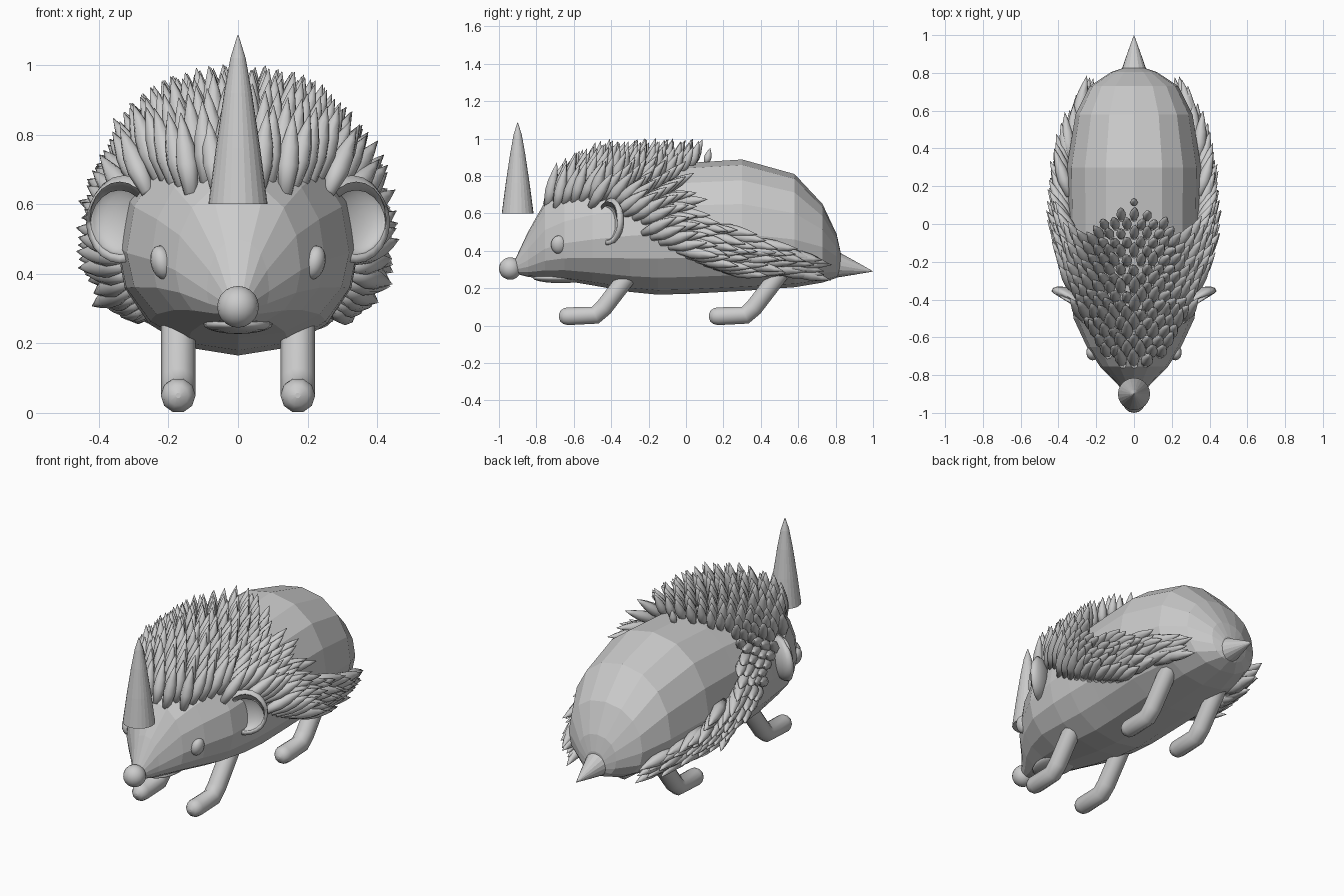
import bpy, bmesh, math, random
from mathutils import Vector, Matrix

if "Cube" in bpy.data.objects:
    bpy.data.objects.remove(bpy.data.objects["Cube"])

random.seed(4)

# Body stations: y, bottom z, widest z, top z, half width
STATIONS = [
    (-.92, .28, .31, .34, .03), (-.845, .26, .35, .50, .09),
    (-.755, .25, .41, .66, .18), (-.65, .24, .44, .73, .25),
    (-.50, .215, .46, .79, .32), (-.30, .18, .48, .83, .345),
    (-.15, .165, .49, .85, .35), (.02, .17, .49, .87, .35),
    (.30, .185, .49, .888, .355), (.58, .205, .46, .81, .31),
    (.73, .23, .42, .65, .235), (.805, .255, .37, .49, .12),
    (.825, .28, .34, .40, .06)]


def surface(y, a):
    """Point on the body at station y, angle a from the top."""
    for s, t in zip(STATIONS, STATIONS[1:]):
        if y <= t[0]:
            break
    f = (y - s[0]) / (t[0] - s[0])
    _, zb, zm, zt, hw = [p + (q - p) * f for p, q in zip(s, t)]
    c, n = math.cos(a), math.sin(a)
    x = math.copysign(abs(n) ** .9, n) * hw
    z = zm + math.copysign(abs(c) ** .95, c) * (zt - zm if c > 0 else zm - zb)
    return Vector((x, y, z))


def finish(name, bm, smooth=False):
    bmesh.ops.recalc_face_normals(bm, faces=bm.faces[:])
    me = bpy.data.meshes.new(name)
    bm.to_mesh(me)
    bm.free()
    ob = bpy.data.objects.new(name, me)
    bpy.context.collection.objects.link(ob)
    if smooth:
        me.polygons.foreach_set("use_smooth", [True] * len(me.polygons))
    return ob


def loft(bm, rings):
    loops = [[bm.verts.new(p) for p in r] for r in rings]
    n = len(loops[0])
    for a, b in zip(loops, loops[1:]):
        for i in range(n):
            bm.faces.new((a[i], a[(i + 1) % n], b[(i + 1) % n], b[i]))
    bm.faces.new(loops[0][::-1])
    bm.faces.new(loops[-1])


def lathe(bm, profile, sides, mat):
    """Closed spun profile of (radius, height) placed with a matrix."""
    loft(bm, [[mat @ Vector((r * math.cos(k * math.tau / sides),
                             r * math.sin(k * math.tau / sides), h))
               for k in range(sides)] for r, h in profile])


def ellipsoid(name, loc, radii, rot=0):
    bm = bmesh.new()
    bmesh.ops.create_uvsphere(bm, u_segments=16, v_segments=10, radius=1)
    bm.transform(Matrix.Translation(loc) @ Matrix.Rotation(rot, 4, 'Y')
                 @ Matrix.Diagonal((*radii, 1)))
    return finish(name, bm, True)


# Faceted body
bm = bmesh.new()
loft(bm, [[surface(s[0], k * math.tau / 16) for k in range(16)] for s in STATIONS])
finish("body", bm)

# Nose, jaw and eyes
ellipsoid("nose", (0, -.94, .305), (.06, .06, .06))
ellipsoid("jaw", (0, -.67, .255), (.1, .15, .028))
for s in (-1, 1):
    ellipsoid("eye", (s * .219, -.68, .432), (.032, .042, .05), s * .25)

# Horn and tail
bm = bmesh.new()
lathe(bm, [(.085, .6), (.064, .76), (.04, .92), (.022, 1.02), (.002, 1.085)], 24,
      Matrix.Translation((0, -.9, 0)))
finish("horn", bm)
bm = bmesh.new()
lathe(bm, [(.075, -.03), (.066, .02), (.035, .11), (.001, .205)], 16,
      Matrix.Translation((0, .797, .325))
      @ Vector((0, .2, -.035)).to_track_quat('Z', 'Y').to_matrix().to_4x4())
finish("tail", bm)

# Shallow cupped ears, outer edge swept back
for s in (-1, 1):
    bm = bmesh.new()
    bmesh.ops.create_uvsphere(bm, u_segments=20, v_segments=12, radius=1)
    bmesh.ops.bisect_plane(bm, geom=bm.verts[:] + bm.edges[:] + bm.faces[:],
                           plane_co=(0, 0, 0), plane_no=(0, 0, -1), clear_outer=True)
    bm.transform(Matrix.Translation((s * .34, -.42, .56))
                 @ Matrix.Rotation(s * .55, 4, 'Z')
                 @ Matrix.Rotation(-math.pi / 2, 4, 'X')
                 @ Matrix.Diagonal((.1, .105, .045, 1)))
    ear = finish("ear", bm, True)
    mod = ear.modifiers.new("thickness", 'SOLIDIFY')
    mod.thickness = .025

# Bent legs with rounded toes
LEG = [(.21, .33, 1), (.03, .095, 1), (-.015, .055, 1), (-.16, .05, 1),
       (-.185, .05, .88), (-.202, .05, .6), (-.21, .05, .15)]
for label, y0 in (("front_leg", -.47), ("rear_leg", .332)):
    for s in (-1, 1):
        cu = bpy.data.curves.new(label, 'CURVE')
        cu.dimensions = '3D'
        cu.bevel_depth = .05
        cu.bevel_resolution = 3
        cu.use_fill_caps = True
        sp = cu.splines.new('POLY')
        sp.points.add(len(LEG) - 1)
        for p, (dy, z, r) in zip(sp.points, LEG):
            p.co = (s * .172, y0 + dy, z, 1)
            p.radius = r
        sp.use_smooth = True
        leg = bpy.data.objects.new(label, cu)
        bpy.context.collection.objects.link(leg)
        bpy.ops.object.select_all(action='DESELECT')
        leg.select_set(True)
        bpy.context.view_layer.objects.active = leg
        bpy.ops.object.convert(target='MESH')


def ramp(y, pts):
    for (y0, v0), (y1, v1) in zip(pts, pts[1:]):
        if y <= y1:
            return v0 + (v1 - v0) * max(0, (y - y0) / (y1 - y0))
    return pts[-1][1]


# Quills: a cap over head and shoulders, trailing back along both flanks
LOW = [(-.42, .655), (-.14, .45), (.2, .30), (.6, .28)]
HIGH = [(-.2, .75), (-.05, .65), (.1, .56), (.3, .47), (.6, .39)]
SWEEP = [(-.7, .45), (-.3, 1), (-.1, 1.1), (.1, .8), (.3, .35), (.55, -.35)]
QUILL = [(.02, -.03), (.033, .055), (.029, .11), (.016, .165), (.001, .215)]
bm = bmesh.new()


def quill(p, elev, out, scale):
    d = Vector((out, math.cos(elev), math.sin(elev)))
    lathe(bm, [(r * (.4 + .6 * scale), h * scale) for r, h in QUILL], 8,
          Matrix.Translation(p) @ d.to_track_quat('Z', 'Y').to_matrix().to_4x4())


y, row = -.735, 0
while y < .6:
    half = abs(surface(y, math.pi / 2).x)
    step = .056 / max(half, .15)
    a = step * (.5 if row % 2 else 0)
    while a < 2.4:
        for s in ((-1, 1) if a > 0 else (1,)):
            p = surface(y, s * a)
            cap = y < .09 - .7 * abs(p.x)
            if p.z > ramp(y, LOW) and (cap or p.z < ramp(y, HIGH)):
                side = min(1, max(0, (a - .5) / .6))
                w = min(1, max(0, (y + .6) / .62)) * side
                elev = math.radians(72 - 80 * w + random.uniform(-7, 7))
                out = .55 * math.sin(s * a) * ramp(y, SWEEP) + random.uniform(-.06, .06)
                limit = ramp(y, [(-.5, .98), (-.3, .8), (.1, .58)])
                size = limit + (1.05 - limit) * min(1, max(w, side * .7))
                quill(p, elev, out, size * random.uniform(.93, 1.04))
        a += step
    y += .048
    row += 1
quill(surface(.11, 0), math.radians(75), 0, .35)
finish("quills", bm, True)
